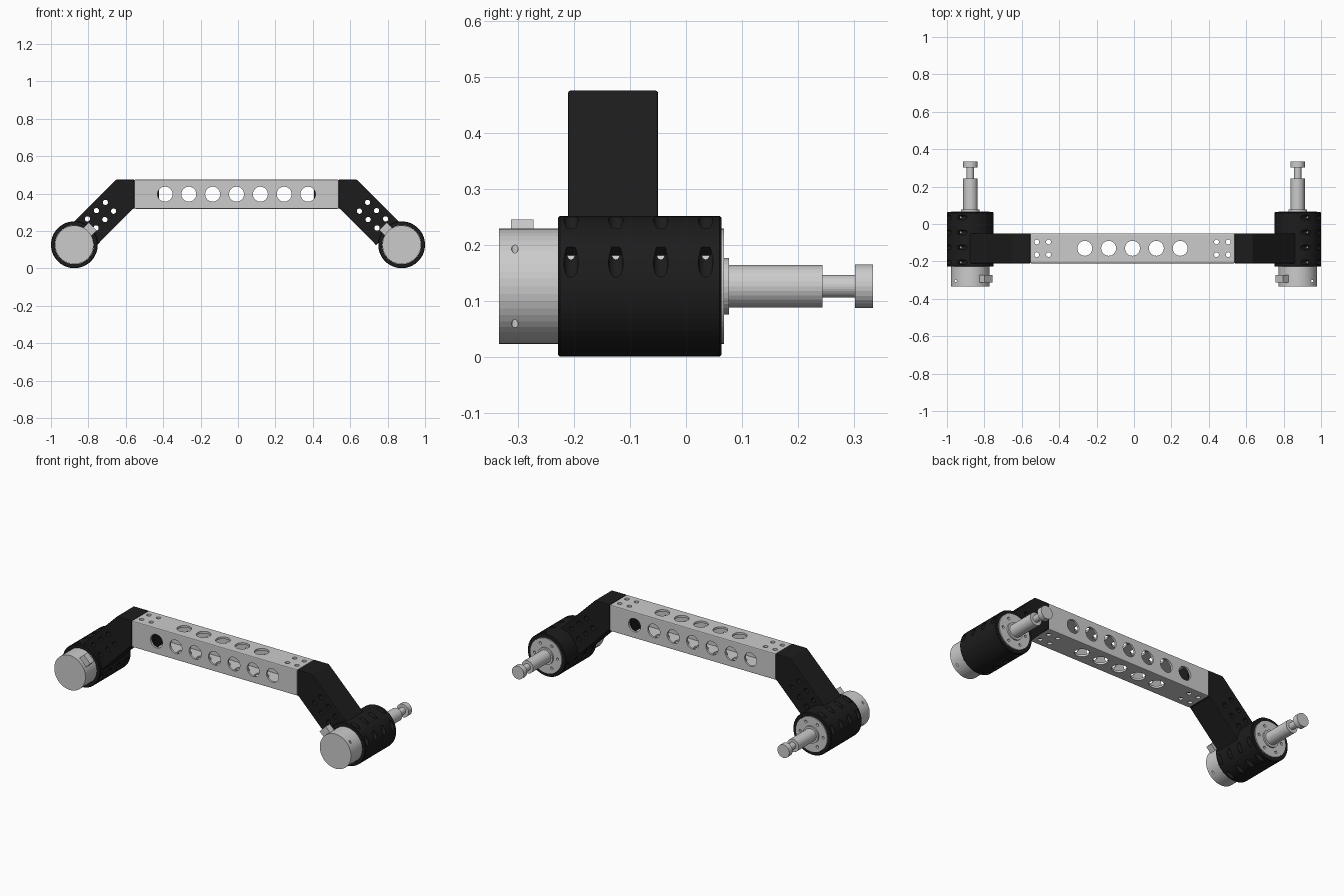
import bpy, bmesh
from math import cos, sin, pi
from mathutils import Vector, Matrix

if "Cube" in bpy.data.objects:
    bpy.data.objects.remove(bpy.data.objects["Cube"])

BLACK = bpy.data.materials.new("black")
BLACK.diffuse_color = (0.012, 0.012, 0.012, 1)
BLACK.use_nodes = True
BLACK.node_tree.nodes["Principled BSDF"].inputs["Base Color"].default_value = BLACK.diffuse_color
CX, CY, CZ = -0.008, -0.13, 0.397      # beam centre
MX, MZ = 0.875, 0.1265                 # motor axis
D = 0.5 ** 0.5


def finish(bm, name, mat=None):
    bmesh.ops.recalc_face_normals(bm, faces=bm.faces)
    me = bpy.data.meshes.new(name)
    bm.to_mesh(me)
    bm.free()
    ob = bpy.data.objects.new(name, me)
    bpy.context.collection.objects.link(ob)
    if mat:
        me.materials.append(mat)
    return ob


def box(name, lo, hi, mat=None, rot=None):
    lo, hi = Vector(lo), Vector(hi)
    bm = bmesh.new()
    m = Matrix.Translation((lo + hi) / 2) @ (rot or Matrix()) @ Matrix.Diagonal((*(hi - lo), 1))
    bmesh.ops.create_cube(bm, size=1, matrix=m)
    return finish(bm, name, mat)


def rods(name, centres, axis, r, length, n=24):
    """Several separate cylinders as one mesh, used for drilling."""
    bm = bmesh.new()
    q = Vector(axis).to_track_quat('Z', 'Y').to_matrix().to_4x4()
    for c in centres:
        bmesh.ops.create_cone(bm, cap_ends=True, segments=n, radius1=r, radius2=r,
                              depth=length, matrix=Matrix.Translation(c) @ q)
    return finish(bm, name)


def lathe(name, x, z, profile, n, closed=False, mat=None):
    """Turn (y, radius) points about a y axis."""
    bm = bmesh.new()
    rings = [[bm.verts.new((x + r * cos(2 * pi * i / n), y, z + r * sin(2 * pi * i / n)))
              for i in range(n)] for y, r in profile]
    pairs = list(zip(rings, rings[1:]))
    if closed:
        pairs.append((rings[-1], rings[0]))
    else:
        bm.faces.new(rings[0])
        bm.faces.new(rings[-1])
    for a, b in pairs:
        for i in range(n):
            j = (i + 1) % n
            bm.faces.new((a[i], a[j], b[j], b[i]))
    return finish(bm, name, mat)


def bake(ob):
    bpy.context.view_layer.update()
    dg = bpy.context.evaluated_depsgraph_get()
    me = bpy.data.meshes.new_from_object(ob.evaluated_get(dg))
    ob.modifiers.clear()
    ob.data = me


def bevel(ob, w):
    m = ob.modifiers.new("bevel", 'BEVEL')
    m.width, m.segments, m.limit_method = w, 2, 'ANGLE'
    bake(ob)


def cut(ob, *cutters):
    for c in cutters:
        c.hide_render = True
        m = ob.modifiers.new("cut", 'BOOLEAN')
        m.operation, m.solver, m.object = 'DIFFERENCE', 'EXACT', c
        bake(ob)
        bpy.data.objects.remove(c)


# Hollow square beam with lightening holes and end bolt holes
beam = box("beam_tube", (CX - .546, CY - .08, CZ - .078), (CX + .546, CY + .08, CZ + .078))
bevel(beam, 0.005)
small = [(CX + s * a, CY + b, CZ) for s in (-1, 1) for a in (.449, .512) for b in (-.034, .034)]
cut(beam,
    box("bore", (-1, CY - .068, CZ - .066), (1, CY + .068, CZ + .066)),
    rods("side_holes", [(CX + .1275 * i, CY, CZ) for i in range(-3, 4)], (0, 1, 0), .04, .4, 32),
    rods("top_holes", [(CX + .1275 * i, CY, CZ) for i in range(-2, 3)], (0, 0, 1), .04, .4, 32),
    rods("bolt_holes", small, (0, 0, 1), .013, .4))

for s, side in ((-1, "left"), (1, "right")):
    X = s * MX
    # Plug inside the beam end
    plug = box(side + "_beam_plug", (min(s * .415, s * .56) + CX, CY - .0675, CZ - .0655),
               (max(s * .415, s * .56) + CX, CY + .0675, CZ + .0655), BLACK)
    cut(plug, rods("bolt_holes", small, (0, 0, 1), .013, .4))

    # Angled arm from beam to motor clamp
    bm = bmesh.new()
    pts = [(.546, .475), (.642, .475), (.870, .249), (.747, .124), (.553, .319), (.546, .319)]
    f = bm.faces.new([bm.verts.new((CX + s * x, CY - .08, z)) for x, z in pts])
    ext = bmesh.ops.extrude_face_region(bm, geom=[f])['geom']
    bmesh.ops.translate(bm, vec=(0, .16, 0), verts=[v for v in ext if isinstance(v, bmesh.types.BMVert)])
    arm = finish(bm, side + "_arm", BLACK)
    bevel(arm, 0.005)
    rows = [(.701 + .048 * i, .353 - .044 * i) for i in range(3)]
    rows += [(.657 + .047 * i, .306 - .045 * i) for i in range(3)]
    cut(arm, rods("arm_holes", [(CX + s * x, CY, z) for x, z in rows], (0, 1, 0), .014, .4))

    # Ring clamp with counterbored pinch bolts on both flanks
    clamp = lathe(side + "_clamp", X, MZ, [(-.228, .104), (-.228, .122), (-.225, .125), (.06, .125),
                                           (.063, .122), (.063, .104)], 64, True, BLACK)
    u, t = Vector((s * D, 0, D)), Vector((-s * D, 0, D))
    bores = [Vector((X, y, MZ)) + u * .112 * k + t * .074 * e
             for y in (-.205, -.125, -.045, .035) for k in (-1, 1) for e in (-1, 1)]
    cut(clamp, rods("pinch_bores", bores, t, .013, .1))

    # Motor can with screw holes in the output face
    motor = lathe(side + "_motor", X, MZ, [(-.333, .103), (.068, .103)], 48)
    ring = [(X + .076 * cos(pi * i / 3), .068, MZ + .076 * sin(pi * i / 3)) for i in range(6)]
    vents = [(X + k * .078, -.305, MZ) for k in (-1, 1)]
    cut(motor, rods("face_screws", ring, (0, 1, 0), .008, .03, 16),
        rods("vent_holes", vents, (0, 0, 1), .006, .3, 12))

    # Terminal block on the motor, facing the arm
    c = Vector((X, -.292, MZ)) + t * .11
    h = Vector((.03, .02, .028))
    box(side + "_terminal", c - h, c + h, rot=Matrix.Rotation(pi / 4, 4, 'Y'))

    # Boss, stepped output shaft and end knob
    lathe(side + "_shaft", X, MZ, [(.06, .05), (.077, .05), (.077, .038), (.243, .038), (.243, .02),
                                   (.301, .02), (.301, .039), (.333, .039)], 28)
